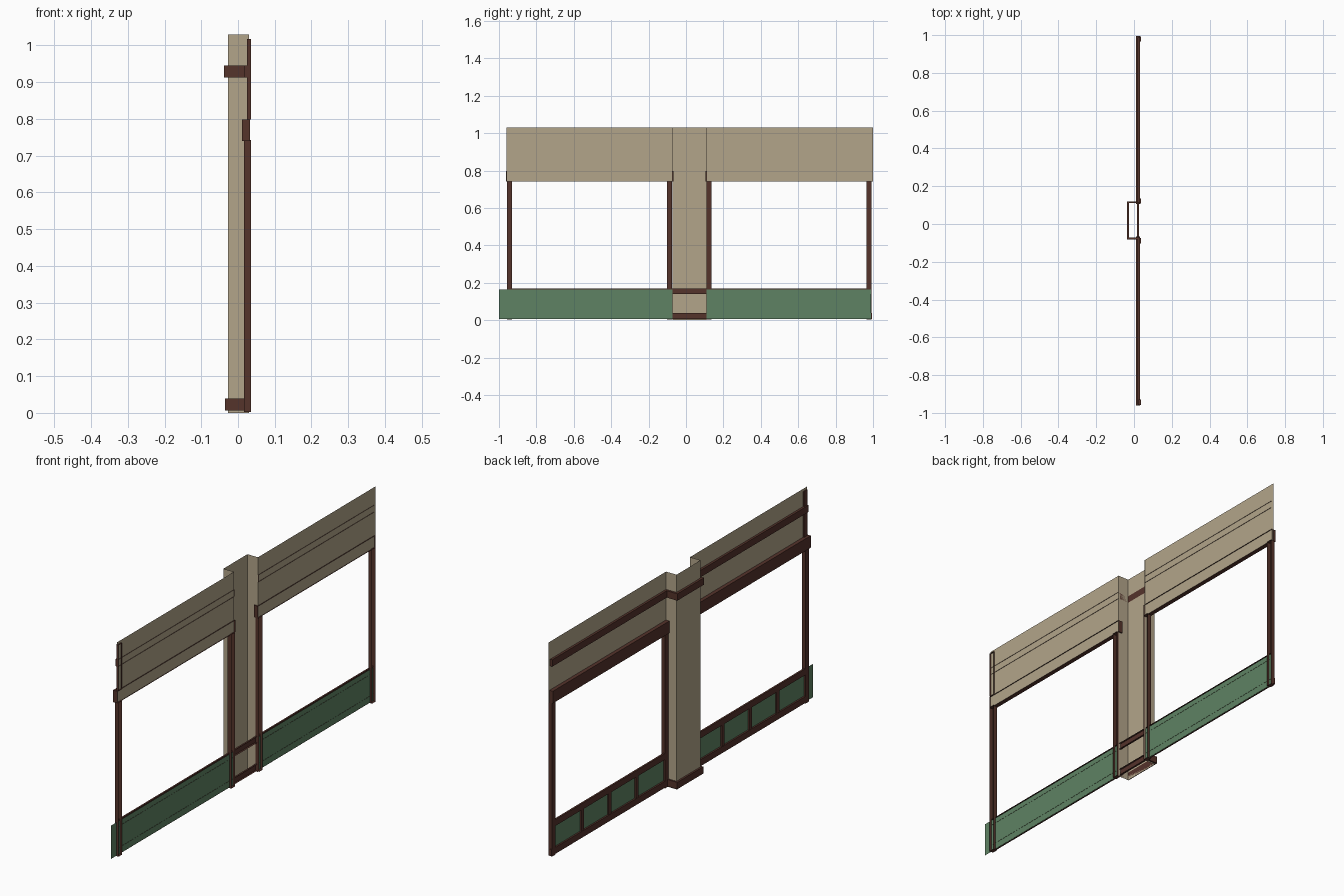
import bpy, bmesh

if "Cube" in bpy.data.objects:
    bpy.data.objects.remove(bpy.data.objects["Cube"])


def material(name, rgb):
    m = bpy.data.materials.new(name)
    m.diffuse_color = (*rgb, 1)
    m.use_nodes = True
    m.node_tree.nodes["Principled BSDF"].inputs["Base Color"].default_value = m.diffuse_color
    return m


BROWN = material("dark_brown_trim", (0.09, 0.033, 0.024))
BEIGE = material("beige_wall", (0.45, 0.375, 0.255))
GREEN = material("green_panel", (0.112, 0.225, 0.125))


def finish(name, bm, mat):
    me = bpy.data.meshes.new(name)
    bm.to_mesh(me)
    bm.free()
    me.materials.append(mat)
    ob = bpy.data.objects.new(name, me)
    bpy.context.collection.objects.link(ob)
    return ob


def box(name, mat, x, y, z, open_back=True):
    """Box from ranges; open_back drops the +x face so it is a hollow channel."""
    bm = bmesh.new()
    bmesh.ops.create_cube(bm, size=1)
    for v in bm.verts:
        v.co = [r[0] + (c + 0.5) * (r[1] - r[0]) for r, c in zip((x, y, z), v.co)]
    if open_back:
        bm.normal_update()
        back = [f for f in bm.faces if f.normal.x > 0.9]
        bmesh.ops.delete(bm, geom=back, context='FACES')
    return finish(name, bm, mat)


def strip(name, mat, path, z):
    """Upright sheet following an xy path."""
    bm = bmesh.new()
    cols = [[bm.verts.new((px, py, pz)) for pz in z] for px, py in path]
    for a, b in zip(cols, cols[1:]):
        bm.faces.new((a[0], b[0], b[1], a[1]))
    return finish(name, bm, mat)


WALL_X, GREEN_X = 0.029, 0.025
P0, P1 = -0.072, 0.11          # pilaster sides

# Hollow pilaster, open at the back
strip("pilaster", BEIGE,
      [(0.03, P1), (-0.027, P1), (-0.027, P0), (0.03, P0)], (0, 1.03))

# Mouldings wrapped round the pilaster
for name, fx, z, t in (("base", -0.036, (0.006, 0.039), 0.008),
                       ("cornice", -0.038, (0.912, 0.945), 0.01)):
    box("pilaster_%s_front" % name, BROWN, (fx, -0.027), (P0 - t, P1 + t), z, False)
    box("pilaster_%s_side_a" % name, BROWN, (-0.027, 0.02), (P0 - t, P0), z, False)
    box("pilaster_%s_side_b" % name, BROWN, (-0.027, 0.02), (P1, P1 + t), z, False)

# Two bays: wall, green panel, lintel, cornice, posts and mullions
bays = (
    dict(n="left", wall=(-0.96, P0), green=(-1.0, P0), lintel=(-0.962, -0.067),
         cornice=(-0.955, P0), posts=(-0.957, -0.102)),
    dict(n="right", wall=(P1, 1.0), green=(P1, 0.988), lintel=(0.105, 0.994),
         cornice=(P1, 0.988), posts=(0.109, 0.965)),
)
W = 0.027
for b in bays:
    n = b["n"]
    strip(n + "_upper_wall", BEIGE, [(WALL_X, y) for y in reversed(b["wall"])], (0.74, 1.03))
    strip(n + "_green_panel", GREEN, [(GREEN_X, y) for y in reversed(b["green"])], (0.005, 0.165))
    box(n + "_lintel", BROWN, (0.011, 0.033), b["lintel"], (0.74, 0.798))
    box(n + "_cornice", BROWN, (0.018, 0.031), b["cornice"], (0.912, 0.945))
    for i, y in enumerate(b["posts"]):
        box("%s_post_%d" % (n, i + 1), BROWN, (0.016, 0.036), (y, y + W), (0.003, 0.742))
    a, c = b["posts"][0] + W, b["posts"][1]
    for i in range(1, 4):
        y = a + (c - a) * i / 4
        box("%s_mullion_%d" % (n, i), BROWN, (0.018, GREEN_X), (y - 0.01, y + 0.01), (0.035, 0.14))

# Rails running the whole length, through the pilaster
box("bottom_rail", BROWN, (0.017, 0.026), (-0.957, 0.995), (0.006, 0.037))
box("top_rail", BROWN, (0.017, 0.026), (-0.957, 0.992), (0.14, 0.17))

# Upright strip at the end of the upper wall
box("upper_end_strip", BROWN, (0.024, 0.036), (-0.957, -0.93), (0.798, 1.018))
